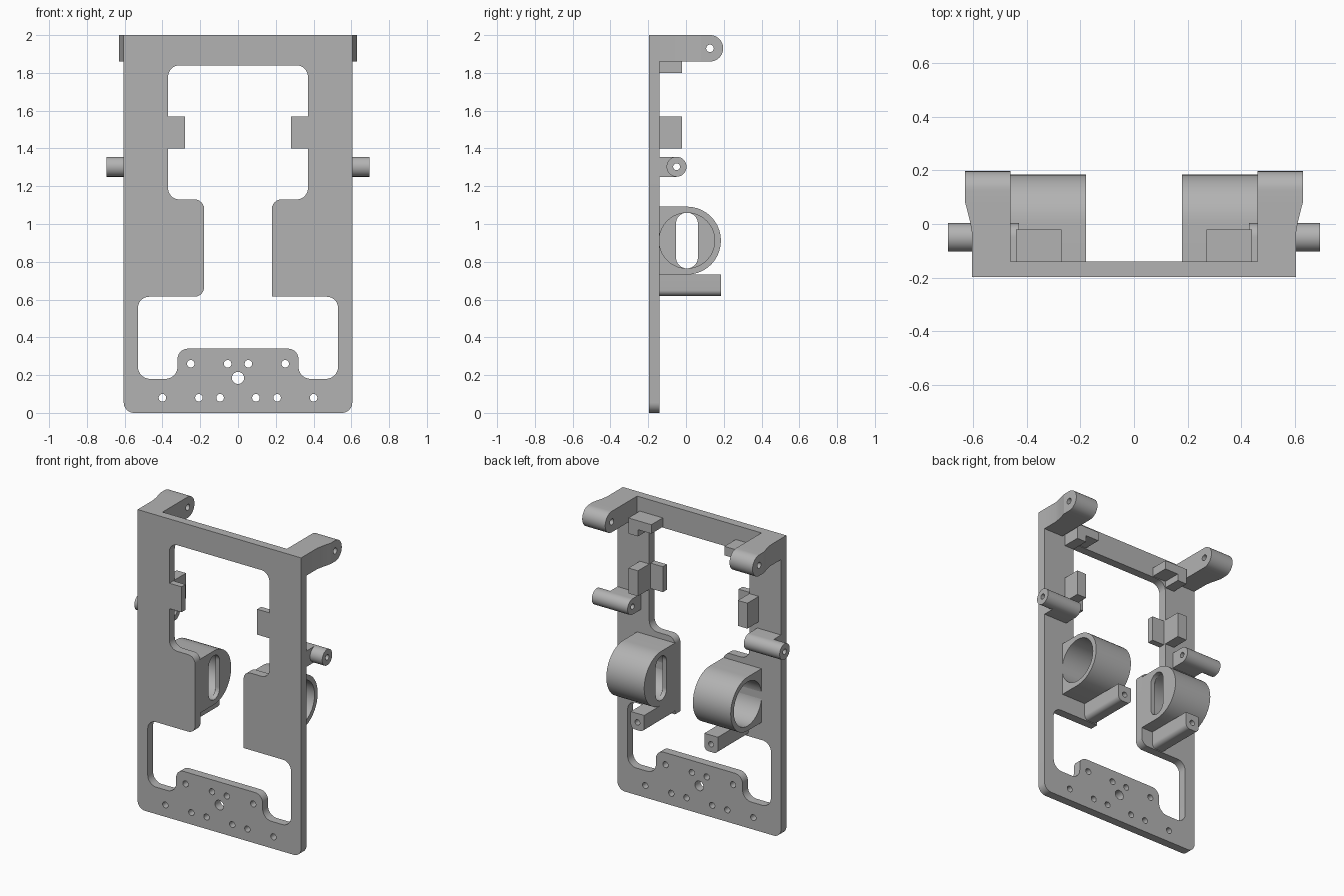
import bpy, bmesh, math
from mathutils import Vector

cube = bpy.data.objects.get("Cube")
if cube:
    bpy.data.objects.remove(cube, do_unlink=True)

GREY = (0.45, 0.45, 0.45, 1)
mat = bpy.data.materials.new("plain grey")
mat.use_nodes = True
mat.diffuse_color = GREY
mat.node_tree.nodes["Principled BSDF"].inputs["Base Color"].default_value = GREY
parts = []


def rounded(corners, steps=10):
    """Right-angled outline of (a, b, radius) corners, with filleted corners."""
    pts = []
    for i, (a, b, r) in enumerate(corners):
        p = Vector((a, b))
        if r == 0:
            pts.append(p)
            continue
        u = (Vector(corners[i - 1][:2]) - p).normalized()
        v = (Vector(corners[(i + 1) % len(corners)][:2]) - p).normalized()
        c = p + r * (u + v)
        for k in range(steps + 1):
            t = k / steps * math.pi / 2
            pts.append(c - r * (v * math.cos(t) + u * math.sin(t)))
    return [p for i, p in enumerate(pts) if (p - pts[i - 1]).length > 1e-5]


def rect(a0, a1, b0, b1, r=0):
    return rounded([(a0, b0, r), (a1, b0, r), (a1, b1, r), (a0, b1, r)])


def circle(a, b, r):
    return rect(a - r, a + r, b - r, b + r, r)


def d_shape(a0, a, b, r):
    """Flat edge at a0, half round about (a, b)."""
    return rounded([(a0, b - r, 0), (a + r, b - r, r), (a + r, b + r, r), (a0, b + r, 0)])


def slab(name, axis, lo, hi, loops, side=1):
    """Extrude an outline with holes along an axis; side=-1 mirrors in x."""
    place = {"x": lambda a, b, d: (d, a, b),
             "y": lambda a, b, d: (a, d, b),
             "z": lambda a, b, d: (a, b, d)}[axis]
    bm = bmesh.new()
    for loop in loops:
        vs = [bm.verts.new(place(p[0], p[1], lo)) for p in loop]
        for i, v in enumerate(vs):
            bm.edges.new((vs[i - 1], v))
    bmesh.ops.triangle_fill(bm, edges=bm.edges[:], use_beauty=True)
    ext = bmesh.ops.extrude_face_region(bm, geom=bm.faces[:])
    top = [g for g in ext["geom"] if isinstance(g, bmesh.types.BMVert)]
    bmesh.ops.translate(bm, verts=top, vec=place(0, 0, hi - lo))
    for v in bm.verts:
        v.co.x *= side
    bmesh.ops.recalc_face_normals(bm, faces=bm.faces[:])
    mesh = bpy.data.meshes.new(name)
    bm.to_mesh(mesh)
    bm.free()
    mesh.materials.append(mat)
    obj = bpy.data.objects.new(name, mesh)
    bpy.context.collection.objects.link(obj)
    parts.append(obj)


FRONT, BACK = -0.197, -0.14

# Front plate with one stepped opening and screw holes
half = [(0.37, 1.84, 0.06), (0.37, 1.13, 0.06), (0.18, 1.13, 0.05), (0.18, 0.615, 0),
        (0.53, 0.615, 0.06), (0.53, 0.18, 0.065), (0.32, 0.18, 0.065), (0.32, 0.34, 0.055)]
other = [(-a, b, 0.05 if (a, b) == (0.18, 0.615) else r) for a, b, r in reversed(half)]
holes = [circle(0, 0.185, 0.032)]
for z, xs in ((0.26, (0.055, 0.25)), (0.08, (0.095, 0.207, 0.4))):
    holes += [circle(s * x, z, 0.02) for x in xs for s in (1, -1)]
outline = rounded([(-0.605, 0, 0.055), (0.605, 0, 0.055), (0.605, 2, 0), (-0.605, 2, 0)])
slab("front_plate", "y", FRONT, BACK, [outline, rounded(half + other)] + holes)

for side, word in ((1, "left"), (-1, "right")):
    # Top hinge ear: flared arm and rounded drilled end
    arm = [Vector(p) for p in ((0.46, BACK), (0.605, BACK), (0.605, -0.03),
                               (0.612, 0.01), (0.63, 0.08), (0.46, 0.08))]
    slab(word + "_ear_arm", "z", 1.86, 2, [arm], side)
    slab(word + "_ear_end", "x", 0.46, 0.63,
         [d_shape(0.08, 0.127, 1.93, 0.07), circle(0.127, 1.93, 0.02)], side)

    # Corner clip behind the window's upper corner
    clip = rounded([(0.37, 1.8, 0), (0.44, 1.8, 0), (0.44, 1.905, 0),
                    (0.27, 1.905, 0), (0.27, 1.845, 0), (0.37, 1.845, 0)])
    slab(word + "_corner_clip", "y", BACK, -0.02, [clip], side)

    # Side stop block and thin front tab
    slab(word + "_stop_block", "y", BACK, -0.02, [rect(0.37, 0.44, 1.4, 1.57)], side)
    slab(word + "_front_tab", "y", FRONT, -0.155, [rect(0.28, 0.37, 1.4, 1.57)], side)

    # Pivot peg on a short web, drilled along its length
    bore = circle(-0.05, 1.303, 0.018)
    slab(word + "_peg_base", "x", 0.43, 0.605, [d_shape(BACK, -0.05, 1.303, 0.053), bore], side)
    slab(word + "_peg", "x", 0.605, 0.695, [circle(-0.05, 1.303, 0.053), bore], side)

    # Motor sleeve, open outwards, with a slotted inner wall
    shell = d_shape(BACK - 0.005, 0.005, 0.912, 0.18)
    slab(word + "_sleeve", "x", 0.21, 0.46, [shell, circle(0.005, 0.912, 0.147)], side)
    slab(word + "_sleeve_wall", "x", 0.18, 0.21,
         [shell, rect(-0.053, 0.063, 0.765, 1.06, 0.058)], side)

    # Drilled bar under the sleeve
    x0 = 0.18 if side == 1 else 0.265
    x1 = x0 + 0.1
    bar = rounded([(x0, 0.62, 0.03), (x1, 0.62, 0.03), (x1, 0.732, 0), (x0, 0.732, 0)])
    slab(word + "_bar", "y", BACK, 0.185, [bar, circle(x0 + 0.05, 0.672, 0.018)], side)

# Smooth the rounded surfaces, keep hard edges
bpy.ops.object.select_all(action="DESELECT")
for obj in parts:
    obj.select_set(True)
bpy.context.view_layer.objects.active = parts[0]
bpy.ops.object.shade_smooth_by_angle(angle=math.radians(30))
